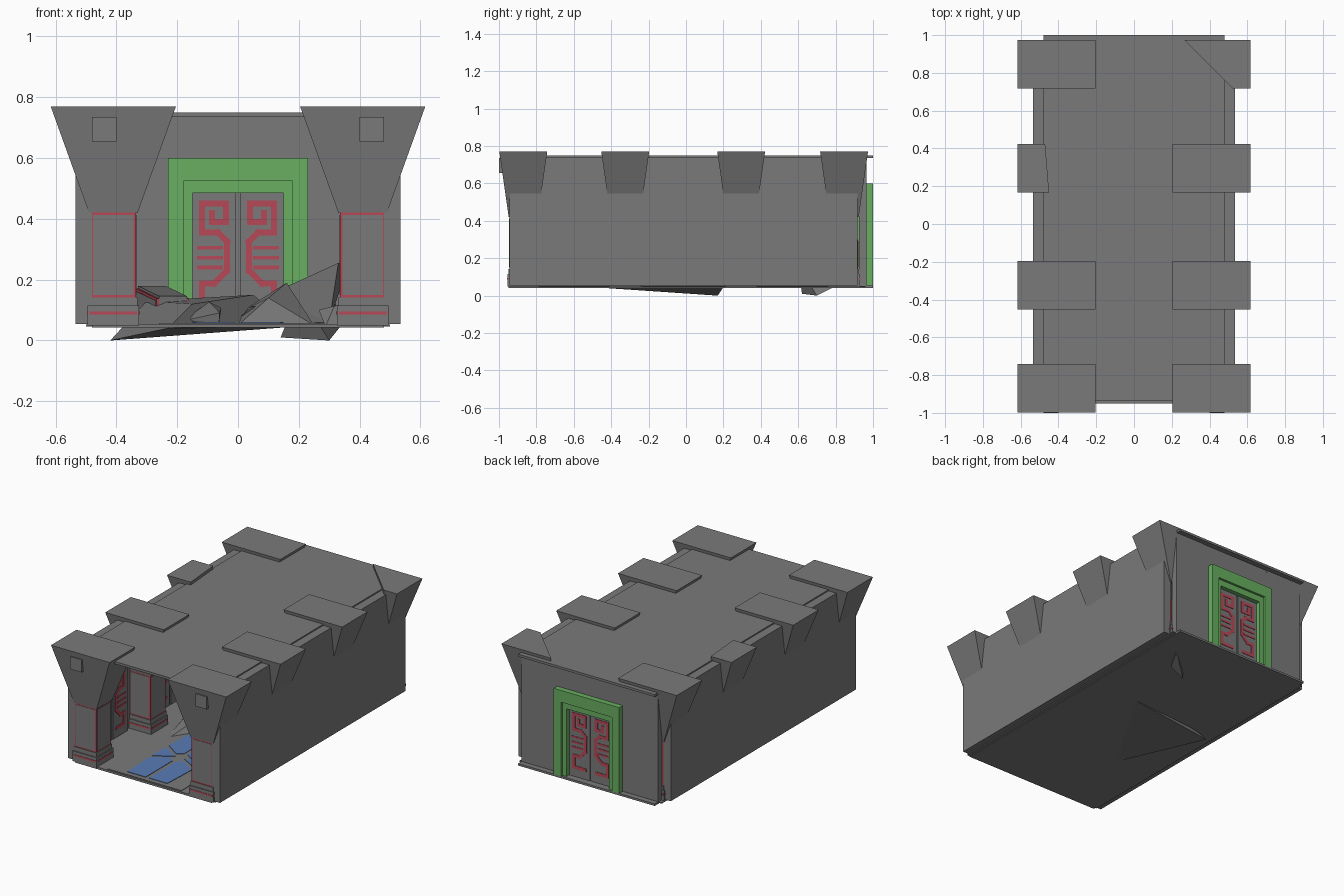
import bpy, bmesh, random
from math import atan2, hypot
from mathutils import Vector, Matrix

if "Cube" in bpy.data.objects:
    bpy.data.objects.remove(bpy.data.objects["Cube"])

def material(name, rgb):
    m = bpy.data.materials.new(name)
    m.diffuse_color = (*rgb, 1)
    m.use_nodes = True
    m.node_tree.nodes["Principled BSDF"].inputs["Base Color"].default_value = m.diffuse_color
    return m

GREY, RED, GREEN, BLUE = range(4)
MATS = [material("stone_grey", (0.195, 0.195, 0.195)), material("trim_red", (0.47, 0.065, 0.095)),
        material("frame_green", (0.14, 0.43, 0.115)), material("floor_blue", (0.10, 0.20, 0.46))]

def box(bm, x, y, z, mat=GREY, M=Matrix()):
    """Box from three (min, max) ranges."""
    size = [abs(r[1] - r[0]) for r in (x, y, z)]
    mid = Vector([(r[0] + r[1]) / 2 for r in (x, y, z)])
    T = M @ Matrix.Translation(mid) @ Matrix.Diagonal((*size, 1))
    for v in bmesh.ops.create_cube(bm, size=1, matrix=T)["verts"]:
        for f in v.link_faces:
            f.material_index = mat

def hull(bm, pts, mat=GREY):
    vs = [bm.verts.new(p) for p in pts]
    bmesh.ops.convex_hull(bm, input=vs)
    for v in vs:
        for f in v.link_faces:
            f.material_index = mat
    loose = [v for v in vs if not v.link_faces]
    bmesh.ops.delete(bm, geom=loose, context="VERTS")

def finish(bm, name):
    bmesh.ops.recalc_face_normals(bm, faces=bm.faces)
    me = bpy.data.meshes.new(name)
    bm.to_mesh(me)
    bm.free()
    for m in MATS:
        me.materials.append(m)
    bpy.context.collection.objects.link(bpy.data.objects.new(name, me))

# floor with raised walkway
bm = bmesh.new()
box(bm, (-.48, .48), (-.95, 1), (.042, .055))
box(bm, (-.5, .5), (-.94, .96), (.046, .052))
box(bm, (-.26, .26), (-.94, .92), (.05, .058))
finish(bm, "floor")

# blue inlay on the walkway, four blades and two side slivers
bm = bmesh.new()
for sx in (-1, 1):
    for sy in (-1, 1):
        pts = [(.012, .06), (.012, .33), (.14, .33), (.15, .10), (.05, .03)]
        hull(bm, [(sx * x, -.58 + sy * y, z) for x, y in pts for z in (.057, .061)], BLUE)
    hull(bm, [(sx * x, -.58 + y, z) for x, y in [(.03, 0), (.15, .07), (.15, -.07)] for z in (.057, .061)], BLUE)
finish(bm, "floor_inlay")

# roof and side walls
bm = bmesh.new()
box(bm, (-.48, .48), (-.935, 1), (.735, .75))
finish(bm, "roof")
for s, side in ((-1, "left"), (1, "right")):
    bm = bmesh.new()
    box(bm, (s * .48, s * .535), (-.945, .917), (.055, .742))
    finish(bm, side + "_wall")

# back wall around the doorway
bm = bmesh.new()
for s in (-1, 1):
    box(bm, (s * .2, s * .48), (.925, .965), (.05, .737))
box(bm, (-.2, .2), (.925, .965), (.55, .737))
finish(bm, "back_wall")

# stepped green door frame
bm = bmesh.new()
for w0, w1, z0, z1, y in ((.18, .23, .525, .6, (.895, 1)), (.15, .18, .485, .525, (.91, .985))):
    for s in (-1, 1):
        box(bm, (s * w0, s * w1), y, (.055, z1), GREEN)
    box(bm, (-w0, w0), y, (z0, z1), GREEN)
finish(bm, "door_frame")

# double door with red maze lines, used in the doorway and in the wall bays
GLYPH = [(.085, .42), (.085, .39), (.04, .39), (.04, .45), (.118, .45), (.118, .355), (.066, .355),
         (.036, .325), (.036, .23), (.079, .187), (.118, .187), (.118, .115), (.04, .115)]

def door(name, M):
    bm = bmesh.new()
    for s in (-1, 1):
        box(bm, (s * .006, s * .15), (-.012, .012), (.055, .485), GREY, M)
        for (x0, z0), (x1, z1) in zip(GLYPH, GLYPH[1:]):
            L = hypot(x1 - x0, z1 - z0) / 2 + .009
            R = (M @ Matrix.Translation((s * (x0 + x1) / 2, 0, (z0 + z1) / 2))
                 @ Matrix.Rotation(-atan2(z1 - z0, s * (x1 - x0)), 4, "Y"))
            box(bm, (-L, L), (-.015, .015), (-.01, .01), RED, R)
        for z in (.24, .272, .305):
            box(bm, (s * .05, s * .135), (-.015, .015), (z - .006, z + .006), RED, M)
    box(bm, (-.006, .006), (-.006, .006), (.055, .485), GREY, M)
    finish(bm, name)

door("back_door", Matrix.Translation((0, .945, 0)))
for i, y in enumerate((-.595, -.015, .57)):
    for s in (-1, 1):
        door(f"wall_panel_{i}_{'left' if s < 0 else 'right'}",
             Matrix.Translation((s * .478, y, 0)) @ Matrix.Rotation(s * 1.5707963, 4, "Z"))

# pillars: base, red-edged shaft, flared head (two are broken)
def pillar(s, y, tag, cut=None):
    def ring(hx, hy, z, mat):
        box(bm, (s * .41 - hx, s * .41 + hx), (y - hy, y + hy), z, mat)
    bm = bmesh.new()
    ring(.085, .085, (.05, .115), GREY)
    ring(.079, .079, (.115, .142), GREY)
    ring(.078, .087, (.085, .095), RED)
    ring(.087, .078, (.085, .095), RED)
    top = .42 if cut is None else .3
    ring(.075, .075, (.14, top), RED)
    ring(.066, .077, (.15, top - .008), GREY)
    ring(.077, .066, (.15, top - .008), GREY)
    finish(bm, "pillar_shaft_" + tag)
    bm = bmesh.new()
    hull(bm, [(s * .41 + a * hx, y + b * hy, z) for a in (-1, 1) for b in (-1, 1)
              for hx, hy, z in ((.08, .078, .42), (.206, .128, .77))])
    if cut:
        r = bmesh.ops.bisect_plane(bm, geom=bm.verts[:] + bm.edges[:] + bm.faces[:],
                                   plane_co=cut[0], plane_no=cut[1], clear_inner=True)
        edges = [e for e in r["geom_cut"] if isinstance(e, bmesh.types.BMEdge)]
        bmesh.ops.edgeloop_fill(bm, edges=edges)
    finish(bm, "pillar_head_" + tag)

CUTS = {(2, -1): ((-.46, .295, .77), (-1, -.08, .05)),
        (3, 1): ((.395, .845, .77), (.707, .707, .05))}
for i, y in enumerate((-.87, -.325, .295, .845)):
    for s in (-1, 1):
        pillar(s, y, f"{i}_{'left' if s < 0 else 'right'}", CUTS.get((i, s)))

# square bosses on the front pillar heads
bm = bmesh.new()
for s in (-1, 1):
    box(bm, (s * .4, s * .48), (-1, -.95), (.655, .735))
finish(bm, "head_bosses")

# fallen piece of shaft with red edges
bm = bmesh.new()
M = Matrix.Translation((-.25, .12, .105)) @ Matrix.Rotation(.25, 4, "Z") @ Matrix.Rotation(.12, 4, "X")
box(bm, (-.055, .055), (-.14, .14), (-.05, .05), RED, M)
box(bm, (-.047, .047), (-.142, .142), (-.058, .058), GREY, M)
box(bm, (-.057, .057), (-.132, .132), (-.042, .042), GREY, M)
finish(bm, "fallen_shaft")

# tilted rubble slabs, some poking through the floor
SLABS = [[(-.42, .17, .0), (.18, .2, .045), (-.23, -.42, .04), (-.3, .1, .13), (.05, .15, .15), (-.15, -.2, .12)],
         [(.14, .62, .01), (.3, .7, .0), (.34, .8, .05), (.2, .6, .16), (.3, .8, .2)],
         [(.02, .25, .05), (.1, .25, .15), (.33, .3, .255), (.36, .45, .24), (.3, .3, .06), (.1, .5, .1)],
         [(.0, -.15, .05), (.25, -.1, .05), (.1, -.1, .14), (.16, .05, .19), (.22, .1, .06), (.02, .1, .1)]]
for i, pts in enumerate(SLABS):
    bm = bmesh.new()
    hull(bm, pts)
    finish(bm, f"rubble_slab_{i}")

# loose rubble chunks
random.seed(4)
CHUNKS = [(-.12, -.2, .08, .09), (.05, .0, .08, .07), (.2, .4, .09, .1), (-.3, .4, .09, .09),
          (.33, .1, .07, .08), (-.05, .45, .08, .08), (.12, .68, .09, .08), (-.2, .62, .07, .07)]
bm = bmesh.new()
for x, y, z, r in CHUNKS:
    pts = []
    for _ in range(9):
        d = Vector([random.uniform(-1, 1) for _ in range(3)]).normalized() * r
        pts.append((x + d.x, y + d.y, max(.045, z + d.z * .65)))
    hull(bm, pts)
finish(bm, "rubble_chunks")
